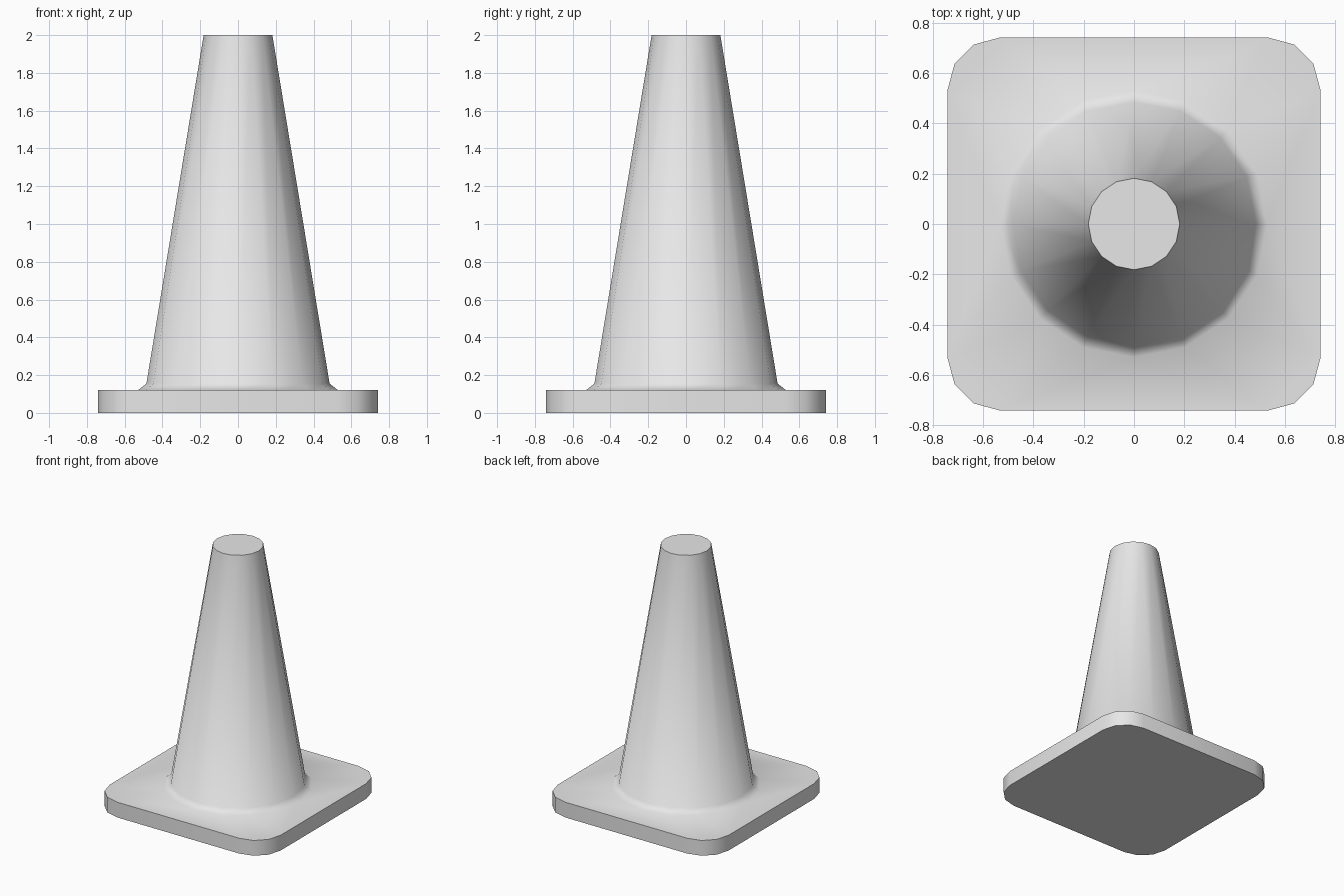
import bpy
import bmesh
from math import cos, sin, pi, radians

cube = bpy.data.objects.get("Cube")
if cube:
    bpy.data.objects.remove(cube)

SIDES = 16
HALF, CORNER, THICK = 0.742, 0.212, 0.12
CONE_PROFILE = [(0.53, THICK), (0.485, 0.155), (0.182, 2.0)]

bm = bmesh.new()


def circle(radius, z):
    return [bm.verts.new((radius * cos(2 * pi * i / SIDES),
                          radius * sin(2 * pi * i / SIDES), z))
            for i in range(SIDES)]


def rounded_square(z, steps=3):
    verts = []
    inner = HALF - CORNER
    for quarter in range(4):
        mid = pi / 4 + quarter * pi / 2
        cx = inner * (1 if cos(mid) > 0 else -1)
        cy = inner * (1 if sin(mid) > 0 else -1)
        for step in range(steps + 1):
            a = (quarter + step / steps) * pi / 2
            verts.append(bm.verts.new((cx + CORNER * cos(a),
                                       cy + CORNER * sin(a), z)))
    return verts


def wall(lower, upper):
    n = len(lower)
    for i in range(n):
        j = (i + 1) % n
        bm.faces.new((lower[i], lower[j], upper[j], upper[i]))


def loop_edges(loop):
    return [bm.edges.get((loop[i - 1], loop[i])) for i in range(len(loop))]


# Square foot with rounded corners
bottom, rim = rounded_square(0), rounded_square(THICK)
wall(bottom, rim)
bm.faces.new(bottom[::-1])

# Tapered body with a flared collar and a flat cap
rings = [circle(r, z) for r, z in CONE_PROFILE]
for lower, upper in zip(rings, rings[1:]):
    wall(lower, upper)
bm.faces.new(rings[-1])

# Upper surface of the foot, joined to the collar
bmesh.ops.triangle_fill(bm, use_beauty=True, use_dissolve=False,
                        normal=(0, 0, 1),
                        edges=loop_edges(rim) + loop_edges(rings[0]))
bmesh.ops.recalc_face_normals(bm, faces=bm.faces[:])

mesh = bpy.data.meshes.new("traffic_cone")
bm.to_mesh(mesh)
bm.free()
cone = bpy.data.objects.new("traffic_cone", mesh)
bpy.context.collection.objects.link(cone)

# Plain grey finish
grey = bpy.data.materials.new("light_grey")
grey.use_nodes = True
colour = (0.8, 0.8, 0.8, 1)
grey.diffuse_color = colour
grey.node_tree.nodes["Principled BSDF"].inputs["Base Color"].default_value = colour
mesh.materials.append(grey)

# Smooth body and collar, crisp cap and foot edges
bpy.ops.object.select_all(action='DESELECT')
cone.select_set(True)
bpy.context.view_layer.objects.active = cone
bpy.ops.object.shade_smooth_by_angle(angle=radians(60))
